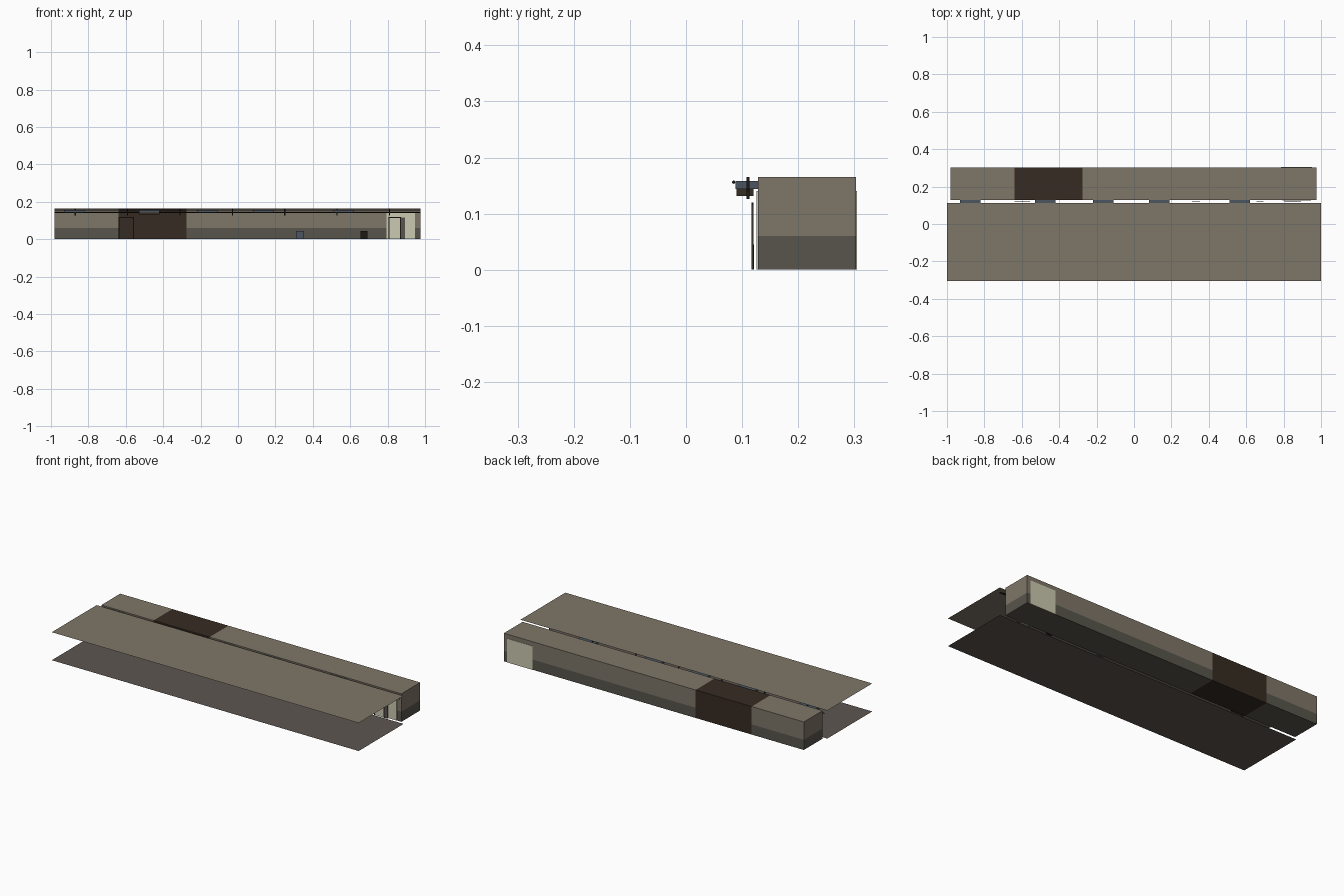
import bpy, bmesh, math
from mathutils import Vector

if "Cube" in bpy.data.objects:
    bpy.data.objects.remove(bpy.data.objects["Cube"])


def material(name, rgb):
    m = bpy.data.materials.new(name)
    m.diffuse_color = (*rgb, 1)
    m.use_nodes = True
    m.node_tree.nodes["Principled BSDF"].inputs["Base Color"].default_value = m.diffuse_color
    return m


taupe = material("taupe plaster", (0.21, 0.18, 0.137))
dado = material("dark olive dado", (0.095, 0.09, 0.07))
brown = material("dark brown", (0.037, 0.025, 0.016))
floor_mat = material("floor grey brown", (0.112, 0.093, 0.083))
cream = material("cream", (0.6, 0.59, 0.44))
blue = material("blue grey metal", (0.07, 0.09, 0.12))
black = material("near black", (0.012, 0.01, 0.009))


def finish(bm, name, mats):
    me = bpy.data.meshes.new(name)
    bm.to_mesh(me)
    bm.free()
    for m in mats:
        me.materials.append(m)
    ob = bpy.data.objects.new(name, me)
    bpy.context.collection.objects.link(ob)
    return ob


def box_mesh(x0, x1, y0, y1, z0, z1):
    bm = bmesh.new()
    bmesh.ops.create_cube(bm, size=1)
    for v in bm.verts:
        v.co = Vector((x1 if v.co.x > 0 else x0,
                       y1 if v.co.y > 0 else y0,
                       z1 if v.co.z > 0 else z0))
    return bm


def box(name, x0, x1, y0, y1, z0, z1, mat):
    return finish(box_mesh(x0, x1, y0, y1, z0, z1), name, [mat])


def sheet(name, x0, x1, y0, y1, z, mat):
    bm = bmesh.new()
    bm.faces.new([bm.verts.new((x, y, z)) for x, y in
                  ((x0, y0), (x1, y0), (x1, y1), (x0, y1))])
    return finish(bm, name, [mat])


def pipe(name, y, z, r):
    bm = bmesh.new()
    bmesh.ops.create_cone(bm, cap_ends=True, segments=8, radius1=r, radius2=r, depth=1.955)
    for v in bm.verts:
        x, yy, zz = v.co
        v.co = Vector((zz - 0.0025, yy + y, x + z))
    return finish(bm, name, [black])


# Floor and ceiling sheets
sheet("floor", -1, 1, -0.305, 0.113, 0.0, floor_mat)
sheet("ceiling", -1, 1, -0.305, 0.113, 0.165, taupe)

# Long wall block: dado below, brown section across every side
YF, YB = 0.128, 0.303
bm = box_mesh(-0.98, 0.975, YF, YB, 0.0, 0.165)
for co, no in (((0, 0, 0.06), (0, 0, 1)), ((-0.64, 0, 0), (1, 0, 0)), ((-0.275, 0, 0), (1, 0, 0))):
    bmesh.ops.bisect_plane(bm, geom=bm.verts[:] + bm.edges[:] + bm.faces[:],
                           plane_co=co, plane_no=no)
for f in bm.faces:
    c = f.calc_center_median()
    f.material_index = 2 if (-0.64 < c.x < -0.275 and abs(f.normal.x) < 0.5) else (1 if c.z < 0.06 else 0)
finish(bm, "wall_block", [taupe, dado, brown])

# Cream entrance panels, front and back
box("entrance_panel_back", 0.787, 0.953, YB - 0.002, YB + 0.002, 0, 0.14, cream)
box("entrance_panel_front", 0.795, 0.945, YF - 0.002, YF + 0.002, 0, 0.14, cream)


# Framed doors standing just in front of the wall
def door(name, x0, x1, h, leaf):
    y0, y1 = 0.117, 0.120
    t = 0.006
    for side, a in (("left", x0), ("right", x1 - t)):
        box(f"{name}_{side}_jamb", a, a + t, y0, y1, 0, h, black)
    box(name + "_head", x0 + t, x1 - t, y0, y1, h - t, h, black)
    box(name + "_leaf", x0 + t, x1 - t, y0 + 0.001, y1 - 0.001, 0, h - t, leaf)


door("cream_door", 0.805, 0.872, 0.12, cream)
door("brown_door", -0.638, -0.556, 0.12, brown)
box("cream_door_dark_side", 0.872, 0.892, 0.118, 0.120, 0, 0.115, dado)

# Low wall panels
box("blue_panel", 0.31, 0.352, 0.117, 0.121, 0, 0.043, blue)
box("dark_panel", 0.655, 0.692, 0.117, 0.121, 0, 0.045, black)

# Ceiling-height units along the wall
for i, x in enumerate((-0.875, -0.475, -0.165, 0.135, 0.565)):
    box(f"wall_unit_{i}", x - 0.055, x + 0.055, 0.088, 0.128, 0.144, 0.158, blue)
box("low_dark_unit", -0.53, -0.42, 0.09, 0.12, 0.131, 0.144, brown)

# Pipes with brackets
pipe("upper_pipe", 0.085, 0.156, 0.003)
pipe("lower_pipe", 0.110, 0.142, 0.0025)
for i in range(7):
    x = -0.87 + i * 0.28
    box(f"pipe_bracket_{i}", x - 0.003, x + 0.003, 0.108, 0.113, 0.126, 0.165, black)
